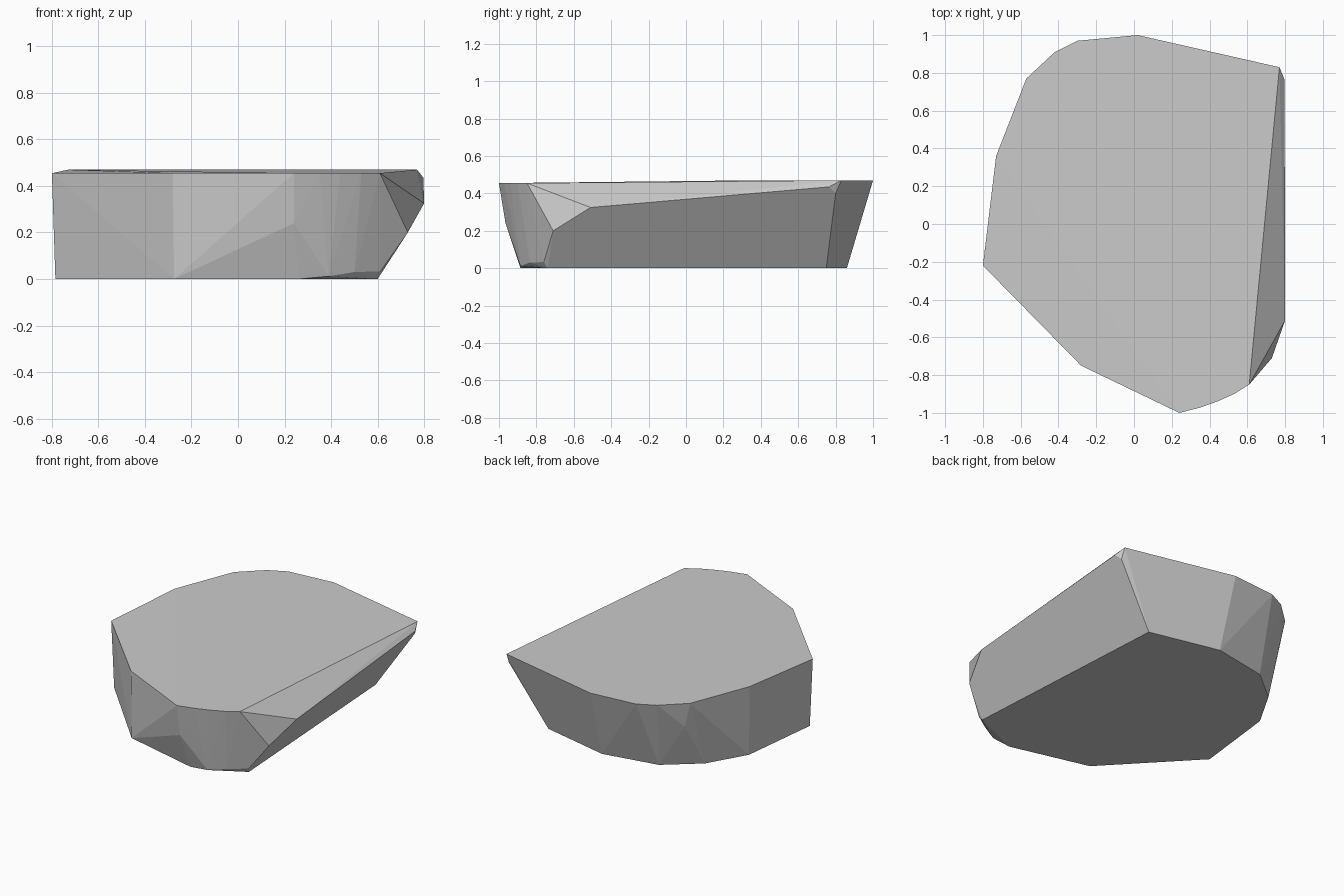
import bpy
import bmesh
import math

if "Cube" in bpy.data.objects:
    bpy.data.objects.remove(bpy.data.objects["Cube"])

# Outline of the flat base (z = 0)
base = [(0.51, 0.75), (0.03, 0.86), (-0.35, 0.79), (-0.57, 0.61), (-0.72, 0.35),
        (-0.785, -0.21), (-0.275, -0.75), (0.26, -0.885), (0.60, -0.74)]

# Outline of the slightly tilted top: lower front rim and higher back rim
top_front = [(-0.80, -0.22), (-0.28, -0.75), (0.24, -1.0), (0.35, -0.972),
             (0.44, -0.94), (0.53, -0.9), (0.61, -0.85)]
top_back = [(0.77, 0.83), (0.02, 1.0), (-0.30, 0.97), (-0.42, 0.91),
            (-0.57, 0.77), (-0.73, 0.36)]

# Corners of the chipped facets on the sides
chips = [(0.80, -0.51, 0.325), (0.73, -0.71, 0.20),   # right front
         (0.797, 0.765, 0.435), (0.772, 0.80, 0.40),  # right back
         (0.24, -0.965, 0.24), (-0.53, 0.77, 0.30),   # front and back left
         (0.39, -0.885, 0.012), (0.50, -0.835, 0.03), (0.612, -0.76, 0.033)]

points = [(x, y, 0.0) for x, y in base]
points += [(x, y, 0.455) for x, y in top_front]
points += [(x, y, 0.47) for x, y in top_back]
points += chips

# Faceted stone: convex skin around the corners
bm = bmesh.new()
for p in points:
    bm.verts.new(p)
hull = bmesh.ops.convex_hull(bm, input=bm.verts[:])
loose = [v for v in bm.verts if not v.link_faces]
bmesh.ops.delete(bm, geom=loose, context='VERTS')

# Merge nearly coplanar triangles into broad flat facets
bmesh.ops.dissolve_limit(bm, angle_limit=math.radians(0.8),
                         verts=bm.verts[:], edges=bm.edges[:])
bmesh.ops.recalc_face_normals(bm, faces=bm.faces[:])

mesh = bpy.data.meshes.new("stone")
bm.to_mesh(mesh)
bm.free()
stone = bpy.data.objects.new("stone", mesh)
bpy.context.collection.objects.link(stone)
